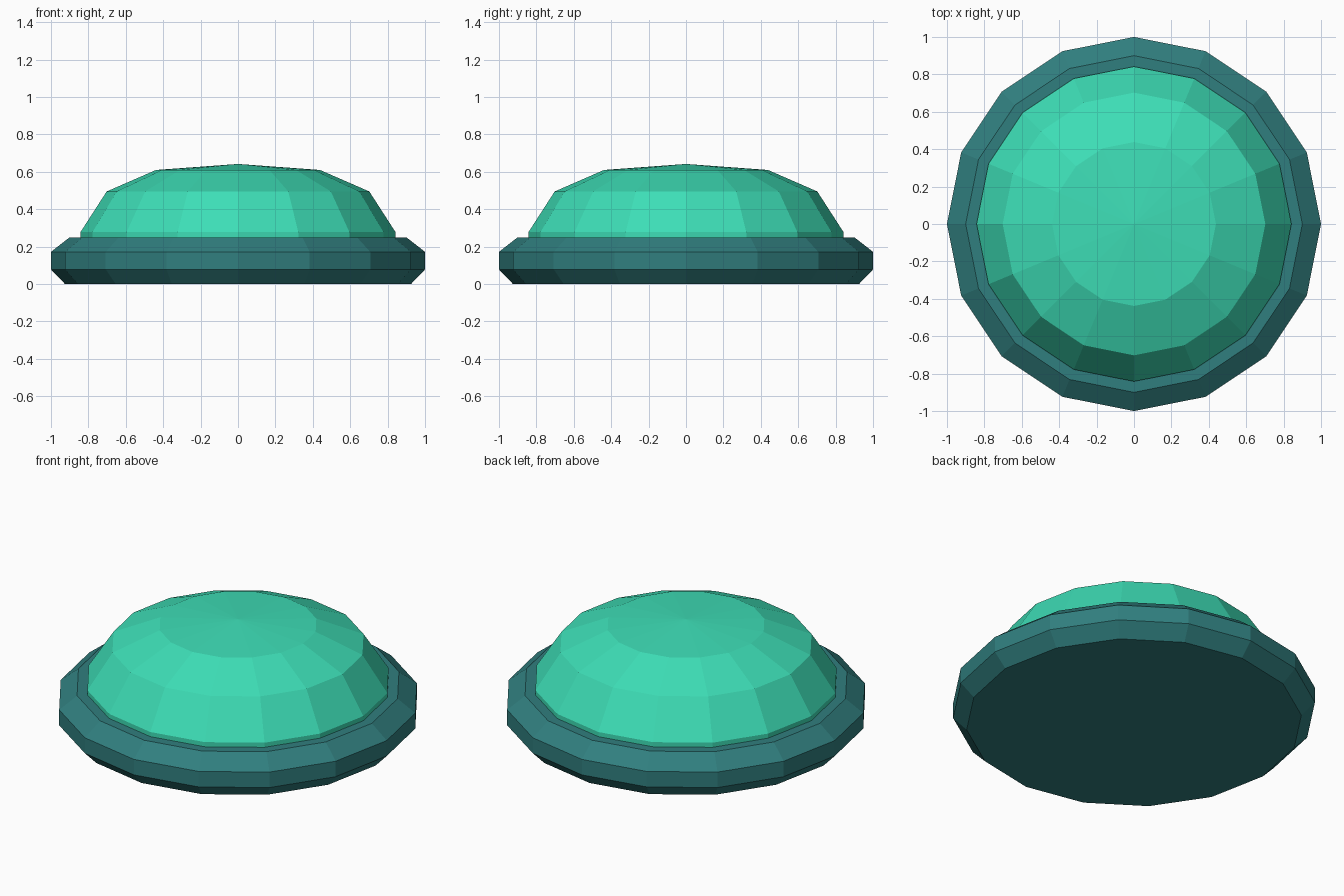
import bpy, bmesh, math

if "Cube" in bpy.data.objects:
    bpy.data.objects.remove(bpy.data.objects["Cube"])

SIDES = 16


def material(name, color):
    m = bpy.data.materials.new(name)
    m.diffuse_color = (*color, 1)
    m.use_nodes = True
    m.node_tree.nodes["Principled BSDF"].inputs["Base Color"].default_value = m.diffuse_color
    return m


def lathe(name, profile, mat):
    """Revolve (radius, z) points, listed bottom to top, into a closed flat-faced solid."""
    bm = bmesh.new()
    rings = []
    for r, z in profile:
        if r == 0:
            rings.append([bm.verts.new((0, 0, z))] * SIDES)
        else:
            rings.append([bm.verts.new((r * math.cos(math.tau * i / SIDES),
                                        r * math.sin(math.tau * i / SIDES), z))
                          for i in range(SIDES)])
    for low, high in zip(rings, rings[1:]):
        for i in range(SIDES):
            j = (i + 1) % SIDES
            quad = (low[i], low[j], high[j], high[i])
            bm.faces.new(list(dict.fromkeys(quad)))
    # Cap open ends
    for ring in (rings[0], rings[-1]):
        if ring[0] is not ring[1]:
            bm.faces.new(ring)
    bmesh.ops.recalc_face_normals(bm, faces=bm.faces)
    mesh = bpy.data.meshes.new(name)
    bm.to_mesh(mesh)
    bm.free()
    mesh.materials.append(mat)
    obj = bpy.data.objects.new(name, mesh)
    bpy.context.collection.objects.link(obj)
    return obj


teal = material("dark teal", (0.03, 0.21, 0.21))
green = material("bright sea green", (0.047, 0.73, 0.47))

# Bevelled base disc
lathe("base", [(0.925, 0), (1, 0.078), (1, 0.172), (0.9, 0.25)], teal)

# Faceted dome, seated slightly into the base
lathe("dome", [(0.842, 0.24), (0.842, 0.278), (0.702, 0.495),
               (0.438, 0.61), (0, 0.642)], green)
